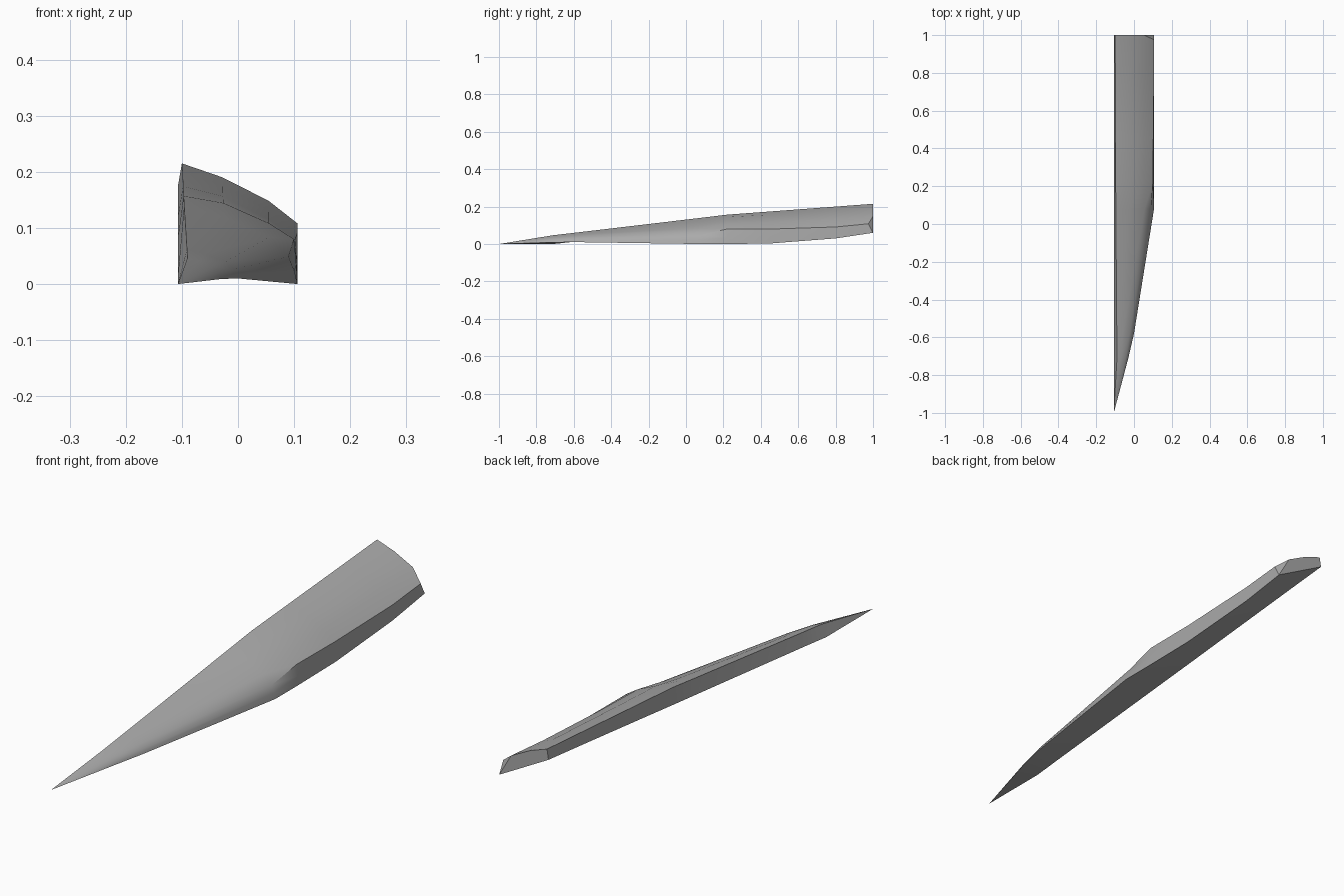
import bpy, bmesh, math

cube = bpy.data.objects.get("Cube")
if cube:
    bpy.data.objects.remove(cube)


def flat_material(name, value):
    mat = bpy.data.materials.new(name)
    mat.use_nodes = True
    colour = (value, value, value, 1)
    mat.diffuse_color = colour
    mat.node_tree.nodes["Principled BSDF"].inputs["Base Color"].default_value = colour
    return mat


def lerp(a, b, t):
    return a + (b - a) * t


# Stations: y, inner bottom z, crest x, crest z, outer x, outer bottom z, bulge, edge inset
STATIONS = [
    (-0.71, 0, -0.09, 0.047, -0.03, 0.009, 0, 0.1),
    (-0.58, 0.014, -0.091, 0.062, 0, 0.01, 0, 0.09),
    (0.08, 0.081, -0.096, 0.14, 0.106, 0, 0.2, 0.08),
    (0.22, 0.095, -0.097, 0.157, 0.106, 0, 1, 0.03),
    (0.45, 0.119, -0.098, 0.174, 0.106, 0.003, 0.7, 0.02),
    (0.8, 0.155, -0.099, 0.2, 0.106, 0.03, 0.25, 0),
    (1, 0.175, -0.1, 0.215, 0.106, 0.06, 0, 0),
]
INNER_X = -0.107
SPAN = (0.35, 0.75)
SLIM = (0.84, 0.57, 0.31, 0.15)
FULL = (0.92, 0.69, 0.51, 0.22)


def section(bm, y, inner_z, crest_x, crest_z, outer_x, outer_z, bulge, inset):
    """One cross-section, from the inner bottom edge over the crest to the outer bottom."""
    points = [(INNER_X, y, inner_z), (crest_x, y, crest_z)]
    spans = SPAN + (1 - inset, 1 - inset / 3)
    for f, slim, full in zip(spans, SLIM, FULL):
        z = lerp(outer_z, crest_z, lerp(slim, full, bulge))
        points.append((lerp(crest_x, outer_x, f), y, z))
    points.append((outer_x, y, outer_z))
    return [bm.verts.new(p) for p in points]


bm = bmesh.new()
rings = [section(bm, *s) for s in STATIONS]
tip = bm.verts.new((INNER_X, -1, 0))
count = len(rings[0])

# Clipped outer corner at the rear
rings[-1][4].co.y -= 0.025
rings[-1][5].co.y -= 0.0125

# Pointed front, then the lofted skin
for i in range(count):
    j = (i + 1) % count
    bm.faces.new((tip, rings[0][i], rings[0][j]))
    for a, b in zip(rings, rings[1:]):
        bm.faces.new((a[i], b[i], b[j], a[j]))

# Rear end face and the clipped corner
end = rings[-1]
bm.faces.new(end[:4] + end[6:])
bm.faces.new(end[3:])
bmesh.ops.recalc_face_normals(bm, faces=bm.faces)

mesh = bpy.data.meshes.new("tapered_blade")
bm.to_mesh(mesh)
bm.free()
mesh.materials.append(flat_material("mid_grey", 0.4))
blade = bpy.data.objects.new("tapered_blade", mesh)
bpy.context.collection.objects.link(blade)
bpy.context.view_layer.objects.active = blade
blade.select_set(True)
bpy.ops.object.shade_smooth_by_angle(angle=math.radians(35))
